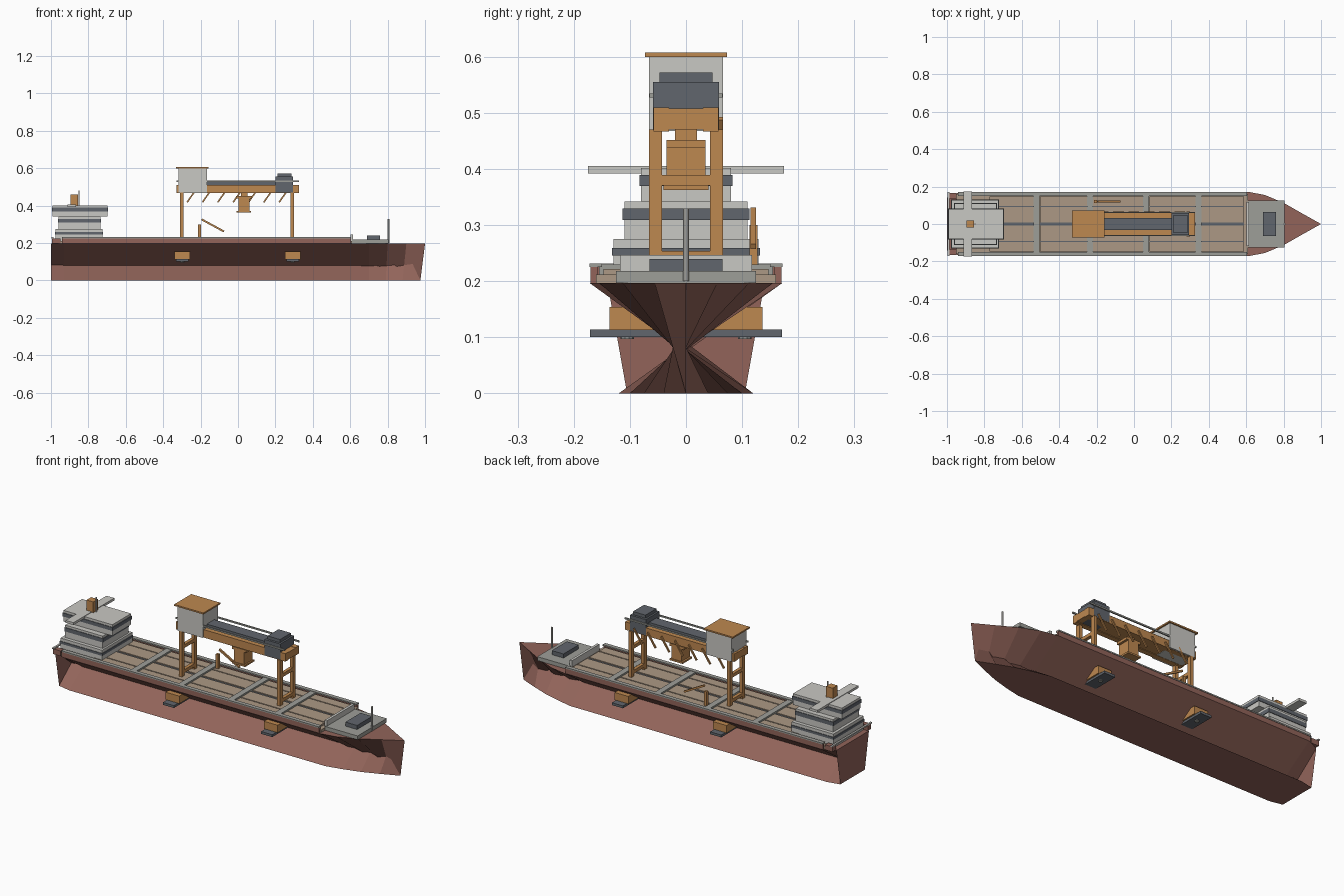
import bpy, bmesh, math
from mathutils import Matrix, Vector

if "Cube" in bpy.data.objects:
    bpy.data.objects.remove(bpy.data.objects["Cube"], do_unlink=True)


def material(name, r, g, b):
    lin = [((c / 255 + 0.055) / 1.055) ** 2.4 for c in (r, g, b)] + [1]
    m = bpy.data.materials.new(name)
    m.use_nodes = True
    m.diffuse_color = lin
    m.node_tree.nodes["Principled BSDF"].inputs["Base Color"].default_value = lin
    return m


RED = material("hull red", 146, 100, 90)
TAN = material("hatch tan", 172, 153, 133)
GREY = material("deck grey", 158, 159, 153)
LIGHT = material("house light grey", 201, 200, 195)
DARK = material("dark slate", 97, 102, 109)
ORANGE = material("crane orange", 190, 136, 80)


def finish(name, bm, mat):
    me = bpy.data.meshes.new(name)
    bm.to_mesh(me)
    bm.free()
    me.materials.append(mat)
    ob = bpy.data.objects.new(name, me)
    bpy.context.collection.objects.link(ob)
    return ob


def box(name, mat, x, y, z):
    """Box from (min, max) ranges; a single y number means symmetric about the centreline."""
    if not isinstance(y, tuple):
        y = (-y, y)
    bm = bmesh.new()
    bmesh.ops.create_cube(bm, size=1)
    for v in bm.verts:
        v.co = [r[0] if c < 0 else r[1] for c, r in zip(v.co, (x, y, z))]
    return finish(name, bm, mat)


def pair(name, mat, x, y, z):
    """Two mirrored boxes on the port and starboard sides."""
    box(name + "_left", mat, x, y, z)
    box(name + "_right", mat, x, (-y[1], -y[0]), z)


def bar(name, mat, a, b, w, t):
    """Straight bar between two points."""
    a, b = Vector(a), Vector(b)
    d = b - a
    bm = bmesh.new()
    bmesh.ops.create_cube(bm, size=1)
    bm.transform(Matrix.Translation((a + b) / 2) @ d.to_track_quat('Z', 'Y').to_matrix().to_4x4()
                 @ Matrix.Diagonal((w, t, d.length, 1)))
    return finish(name, bm, mat)


def rod(name, mat, x, y, z, r):
    bm = bmesh.new()
    bmesh.ops.create_cone(bm, cap_ends=True, segments=10, radius1=r, radius2=r, depth=z[1] - z[0])
    bmesh.ops.translate(bm, verts=bm.verts, vec=(x, y, sum(z) / 2))
    return finish(name, bm, mat)


# Hull: crossed side planes pinched at the waist, with a full transom
# stations: deck x, deck half width, bottom x, bottom half width
stations = [(-1, .14, -1, .105), (-.93, .172, -.93, .12), (.61, .172, .61, .12),
            (.7, .155, .7, .1), (.8, .113, .79, .075), (.9, .056, .88, .04), (1, 0, .975, 0)]
bm = bmesh.new()
rows = []
for xd, wd, xb, wb in stations:
    rows.append([bm.verts.new(p) for p in
                 ((xd, wd, .197), (xd, -wd, .197), (xb, wb, 0), (xb, -wb, 0))])
for p, q in zip(rows, rows[1:]):
    for i in range(4):
        j = (i + 1) % 4
        bm.faces.new((p[i], p[j], q[j], q[i]))
a = rows[0]
bm.faces.new((a[0], a[1], a[3], a[2]))
bmesh.ops.remove_doubles(bm, verts=bm.verts, dist=.0001)
finish("hull", bm, RED)

# Main deck, bulwarks and rails
box("main_deck", TAN, (-.95, .61), .16, (.195, .212))
pair("bulwark", RED, (-.94, .605), (.158, .17), (.197, .225))
pair("bulwark_cap", GREY, (-.94, .605), (.15, .172), (.225, .232))
pair("stern_post", RED, (-.995, -.95), (.137, .165), (.197, .225))
box("stern_rail", LIGHT, (-.997, -.987), .17, (.225, .232))

# Cargo hatches and the beams between them
edges = [-.79, -.52, -.235, .065, .345, .605]
for i, (s, e) in enumerate(zip(edges, edges[1:])):
    span = (s + .017, e - .017)
    pair(f"hatch_{i}", TAN, span, (.008, .09), (.21, .222))
    pair(f"side_hatch_{i}", TAN, span, (.096, .147), (.21, .222))
    box(f"hatch_seam_{i}", DARK, span, .008, (.211, .217))
    pair(f"side_seam_{i}", DARK, span, (.09, .096), (.211, .216))
    if i:
        box(f"hatch_beam_{i}", GREY, (s - .016, s + .016), .155, (.205, .23))

# Foredeck
box("foredeck", GREY, (.61, .805), .125, (.197, .218))
box("break_wall", LIGHT, (.602, .616), .118, (.2, .247))
box("winch_housing", DARK, (.69, .76), .065, (.215, .24))
rod("bow_mast", LIGHT, .805, 0, (.2, .33), .005)

# Stern house: stacked tiers, each with a window band
tiers = [(-.975, -.725, .129, .2, .275, .246, .259),
         (-.96, -.735, .11, .275, .342, .309, .33),
         (-.992, -.698, .08, .342, .402, .37, .389)]
for i, (x0, x1, hw, z0, z1, w0, w1) in enumerate(tiers):
    box(f"house_tier_{i}", LIGHT, (x0, x1), hw, (z0, z1))
    box(f"window_band_{i}", DARK, (x0 - .003, x1 + .003), hw + .003, (w0, w1))
box("bridge_wing", LIGHT, (-.912, -.865), .175, (.392, .405))
box("funnel", ORANGE, (-.895, -.855), .02, (.4, .461))
rod("house_mast", LIGHT, -.85, 0, (.4, .48), .004)

# Gantry crane legs
for n, x in (("aft", -.3), ("fore", .29)):
    span = (x - .009, x + .009)
    pair(f"{n}_leg", ORANGE, span, (.043, .066), (.212, .47))
    for k, z in enumerate((.245, .38)):
        box(f"{n}_leg_tie_{k}", ORANGE, span, .045, (z - .009, z + .009))

# Gantry girder, cabins and rails
pair("girder_beam", ORANGE, (-.33, .325), (.03, .058), (.467, .51))
box("girder_web", ORANGE, (-.33, .325), .03, (.47, .508))
box("girder_walkway", DARK, (-.17, .21), .032, (.508, .53))
pair("girder_rail", GREY, (-.33, .325), (.058, .065), (.527, .535))
box("crane_cabin", LIGHT, (-.318, -.165), .066, (.468, .6))
box("cabin_roof", ORANGE, (-.332, -.157), .073, (.6, .608))
box("machine_house", DARK, (.2, .295), .059, (.47, .555))
box("machine_house_cap", DARK, (.21, .285), .047, (.555, .572))
for i in range(7):
    x = -.272 + i * .082
    bar(f"girder_strut_{i}", ORANGE, (x, .062, .418), (x + .05, .062, .49), .008, .008)

# Hoist trolley
box("hoist_body", ORANGE, (.002, .062), .035, (.37, .45))
box("hoist_top", ORANGE, (-.012, .074), .035, (.438, .452))
box("hoist_foot", ORANGE, (-.008, .07), .04, (.363, .372))
box("hoist_hanger", ORANGE, (.015, .05), .02, (.45, .47))

# Small deck derrick
box("derrick_post", ORANGE, (-.213, -.198), (.113, .127), (.212, .3))
bar("derrick_boom", ORANGE, (-.195, .12, .327), (-.075, .12, .262), .01, .01)

# Side sponsons with landing plates
for n, x in (("aft", -.298), ("fore", .292)):
    box(f"{n}_sponson", ORANGE, (x - .041, x + .041), .136, (.113, .154))
    box(f"{n}_sponson_plate", DARK, (x - .033, x + .033), .171, (.101, .114))
    for s in (-1, 1):
        rod(f"{n}_plate_disc_{s}", GREY, x, s * .105, (.097, .102), .012)
